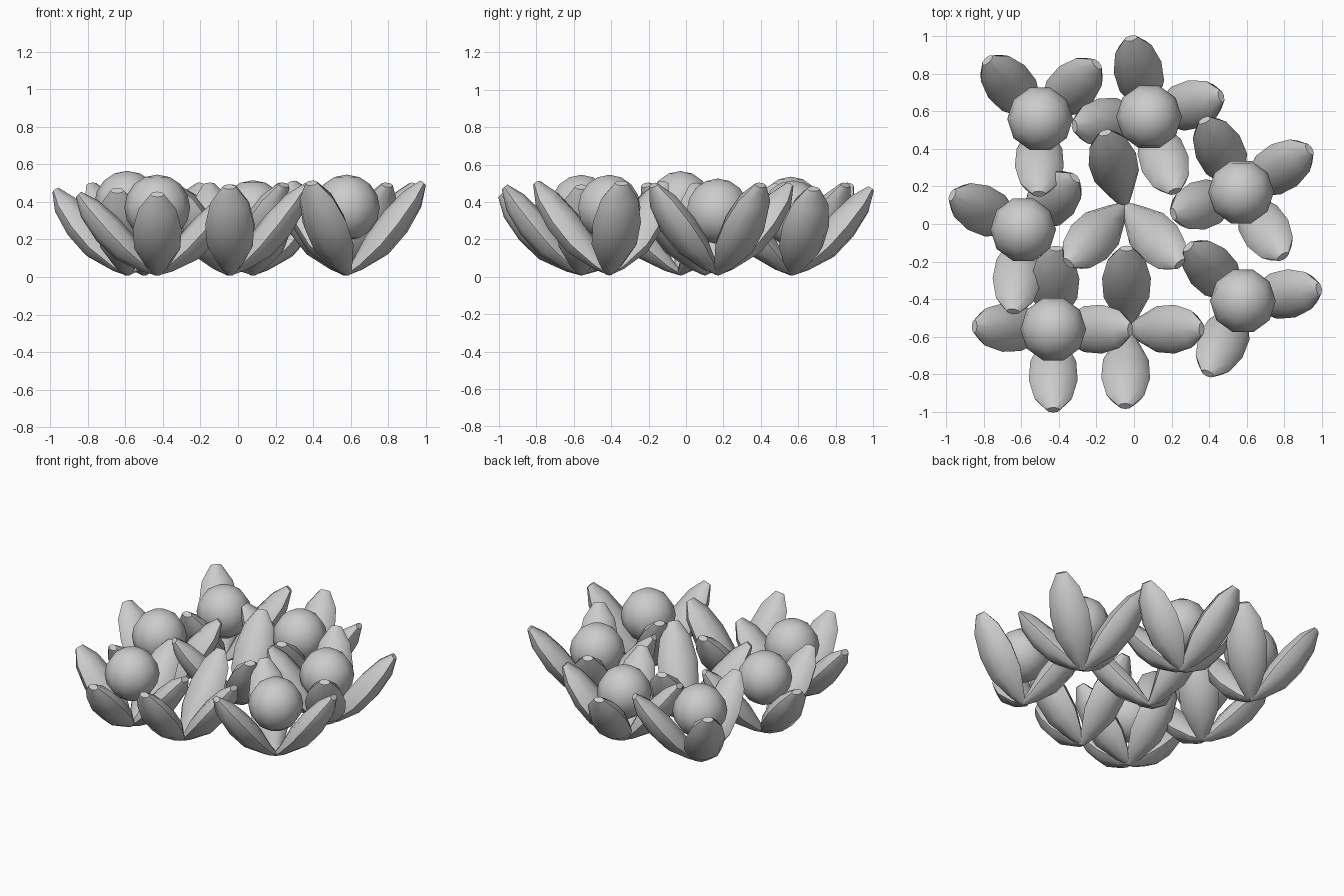
import bpy, bmesh
from math import cos, sin, pi, radians
from mathutils import Vector, Matrix

if "Cube" in bpy.data.objects:
    bpy.data.objects.remove(bpy.data.objects["Cube"])


def finish(bm, name):
    bmesh.ops.recalc_face_normals(bm, faces=bm.faces)
    me = bpy.data.meshes.new(name)
    bm.to_mesh(me)
    bm.free()
    ob = bpy.data.objects.new(name, me)
    bpy.context.collection.objects.link(ob)
    bpy.ops.object.select_all(action='DESELECT')
    ob.select_set(True)
    bpy.context.view_layer.objects.active = ob
    bpy.ops.object.shade_smooth_by_angle(angle=radians(50))
    return ob


# Leaf outline: position along leaf, half width, half thickness, outward bow
SECTIONS = [(0.0, 0.02, 0.01, 0), (0.12, 0.06, 0.035, 0.016), (0.36, 0.122, 0.078, 0.026),
            (0.6, 0.13, 0.084, 0.022), (0.84, 0.1, 0.064, 0.012), (1.0, 0.036, 0.02, 0)]
SIDES = 8


def leaf(bm, cx, cy, angle, reach, height):
    out = Vector((cos(radians(angle)), sin(radians(angle)), 0))
    base = Vector((cx, cy, 0.014)) - out * 0.005
    tip = Vector((cx, cy, height)) + out * reach
    axis = (tip - base).normalized()
    side = Vector((-out.y, out.x, 0))
    up = axis.cross(side)
    if up.z < 0:
        up = -up
    rings = []
    for s, w, t, bow in SECTIONS:
        c = base.lerp(tip, s) - up * bow
        rings.append([bm.verts.new(c + side * w * cos(2 * pi * k / SIDES)
                                   + up * t * sin(2 * pi * k / SIDES))
                      for k in range(SIDES)])
    for a, b in zip(rings, rings[1:]):
        for k in range(SIDES):
            j = (k + 1) % SIDES
            bm.faces.new((a[k], a[j], b[j], b[k]))
    bm.faces.new(rings[0])
    bm.faces.new(rings[-1])


# Plants: x, y, ball centre height (0 = no ball), leaf height, {angle: reach}
PLANTS = [
    (-0.50, 0.56, 0.36, 0.49, {132: 0.42, 44: 0.42, -91: 0.40}),
    (0.08, 0.57, 0.34, 0.47, {103: 0.43, 16: 0.40, -71: 0.42, 187: 0.40}),
    (0.57, 0.17, 0.35, 0.49, {32: 0.43, -57: 0.41, 198: 0.38, 117: 0.43}),
    (0.58, -0.41, 0.37, 0.50, {9: 0.41, -116: 0.43, 135: 0.41}),
    (-0.43, -0.56, 0.37, 0.44, {178: 0.42, -90: 0.43, 0: 0.41, 88: 0.43}),
    (-0.59, -0.03, 0.39, 0.46, {154: 0.42, -97: 0.44, 45: 0.39}),
    (-0.05, 0.10, 0, 0.49, {105: 0.40, 226: 0.43, -47: 0.43}),
    (-0.04, -0.56, 0, 0.48, {90: 0.43, 0: 0.40, -91: 0.41}),
]

for i, (x, y, ball_z, h, leaves) in enumerate(PLANTS, 1):
    # Fan of leaves
    bm = bmesh.new()
    for ang, reach in leaves.items():
        leaf(bm, x, y, ang, reach, h)
    finish(bm, f"leaves_{i}")
    # Round bud resting in the leaves
    if ball_z:
        bm = bmesh.new()
        bmesh.ops.create_uvsphere(bm, u_segments=10, v_segments=8, radius=0.175,
                                  matrix=Matrix.Translation((x, y, ball_z)) @ Matrix.Rotation(radians(18), 4, 'Z'))
        finish(bm, f"bud_{i}")
